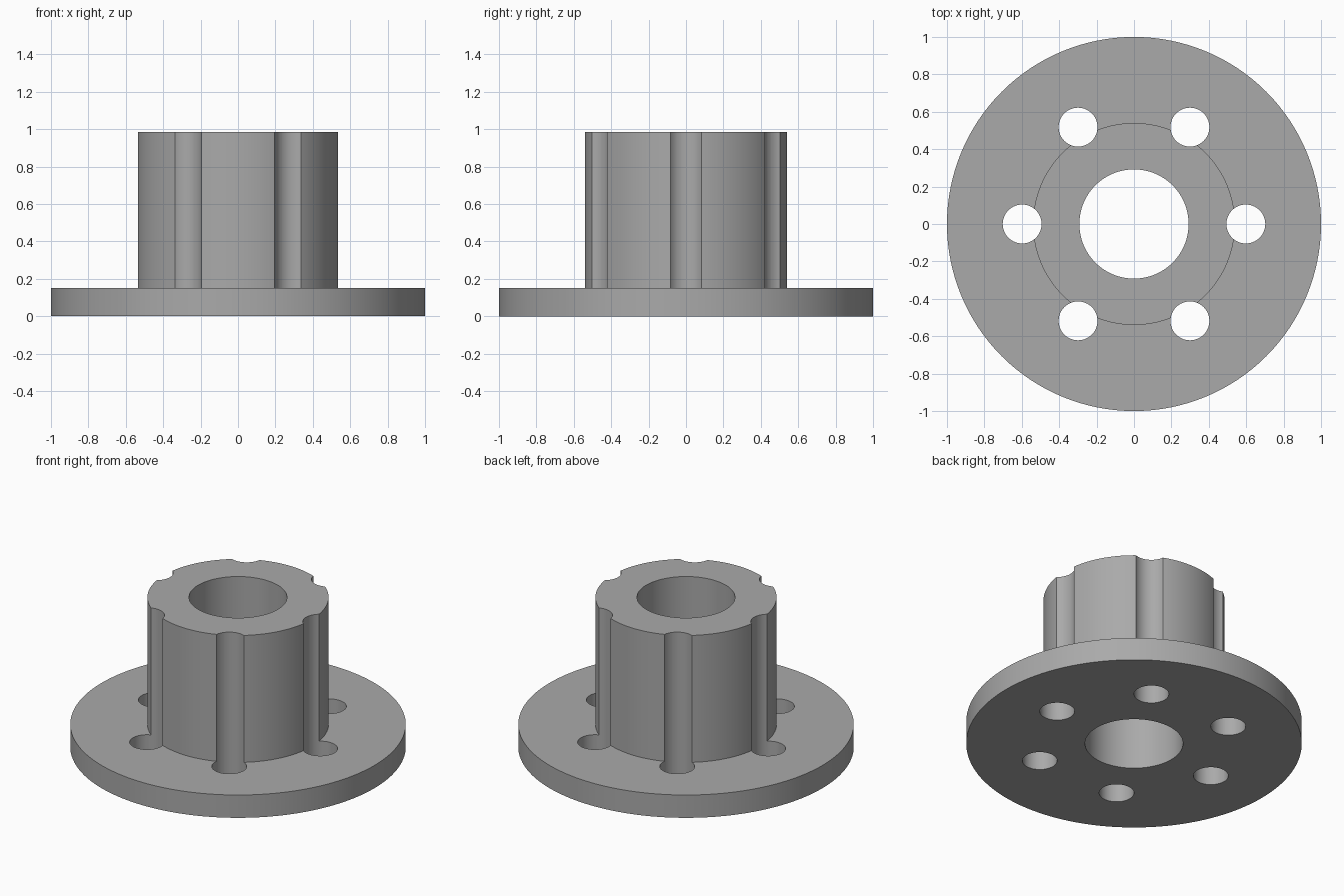
import bpy
import bmesh
from math import cos, sin, pi, radians

SEGMENTS = 128
FLANGE_R, HUB_R, BORE_R = 1.0, 0.54, 0.292
FLANGE_H, TOTAL_H = 0.15, 0.985
HOLE_R, HOLE_CIRCLE, HOLES = 0.104, 0.598, 6

if "Cube" in bpy.data.objects:
    bpy.data.objects.remove(bpy.data.objects["Cube"])

# Plain grey metal
grey = bpy.data.materials.new("grey_metal")
grey.use_nodes = True
colour = (0.4, 0.4, 0.4, 1)
grey.diffuse_color = colour
grey.node_tree.nodes["Principled BSDF"].inputs["Base Color"].default_value = colour


def mesh_object(name, bm):
    bmesh.ops.recalc_face_normals(bm, faces=bm.faces)
    mesh = bpy.data.meshes.new(name)
    bm.to_mesh(mesh)
    bm.free()
    mesh.materials.append(grey)
    obj = bpy.data.objects.new(name, mesh)
    bpy.context.collection.objects.link(obj)
    return obj


# Flange, hub and bore turned from one closed profile
profile = [(BORE_R, 0), (FLANGE_R, 0), (FLANGE_R, FLANGE_H),
           (HUB_R, FLANGE_H), (HUB_R, TOTAL_H), (BORE_R, TOTAL_H)]
bm = bmesh.new()
verts = [bm.verts.new((r, 0, z)) for r, z in profile]
edges = [bm.edges.new((a, b)) for a, b in zip(verts, verts[1:] + verts[:1])]
bmesh.ops.spin(bm, geom=verts + edges, cent=(0, 0, 0), axis=(0, 0, 1),
               angle=2 * pi, steps=SEGMENTS)
bmesh.ops.remove_doubles(bm, verts=bm.verts, dist=0.0001)
body = mesh_object("flanged_hub", bm)

# Ring of drills: they pierce the flange and groove the hub
bm = bmesh.new()
for i in range(HOLES):
    a = 2 * pi * i / HOLES
    drill = bmesh.ops.create_cone(bm, cap_ends=True, segments=48, radius1=HOLE_R,
                                  radius2=HOLE_R, depth=2 * TOTAL_H)
    bmesh.ops.translate(bm, verts=drill["verts"],
                        vec=(HOLE_CIRCLE * cos(a), HOLE_CIRCLE * sin(a), TOTAL_H / 2))
drills = mesh_object("bolt_hole_cutter", bm)
drills.hide_render = True

cut = body.modifiers.new("bolt_holes", "BOOLEAN")
cut.operation = "DIFFERENCE"
cut.solver = "EXACT"
cut.object = drills
bpy.ops.object.select_all(action="DESELECT")
bpy.context.view_layer.objects.active = body
body.select_set(True)
bpy.ops.object.modifier_apply(modifier=cut.name)
bpy.data.objects.remove(drills)

# Smooth walls, crisp rims
bpy.ops.object.shade_smooth_by_angle(angle=radians(30))
